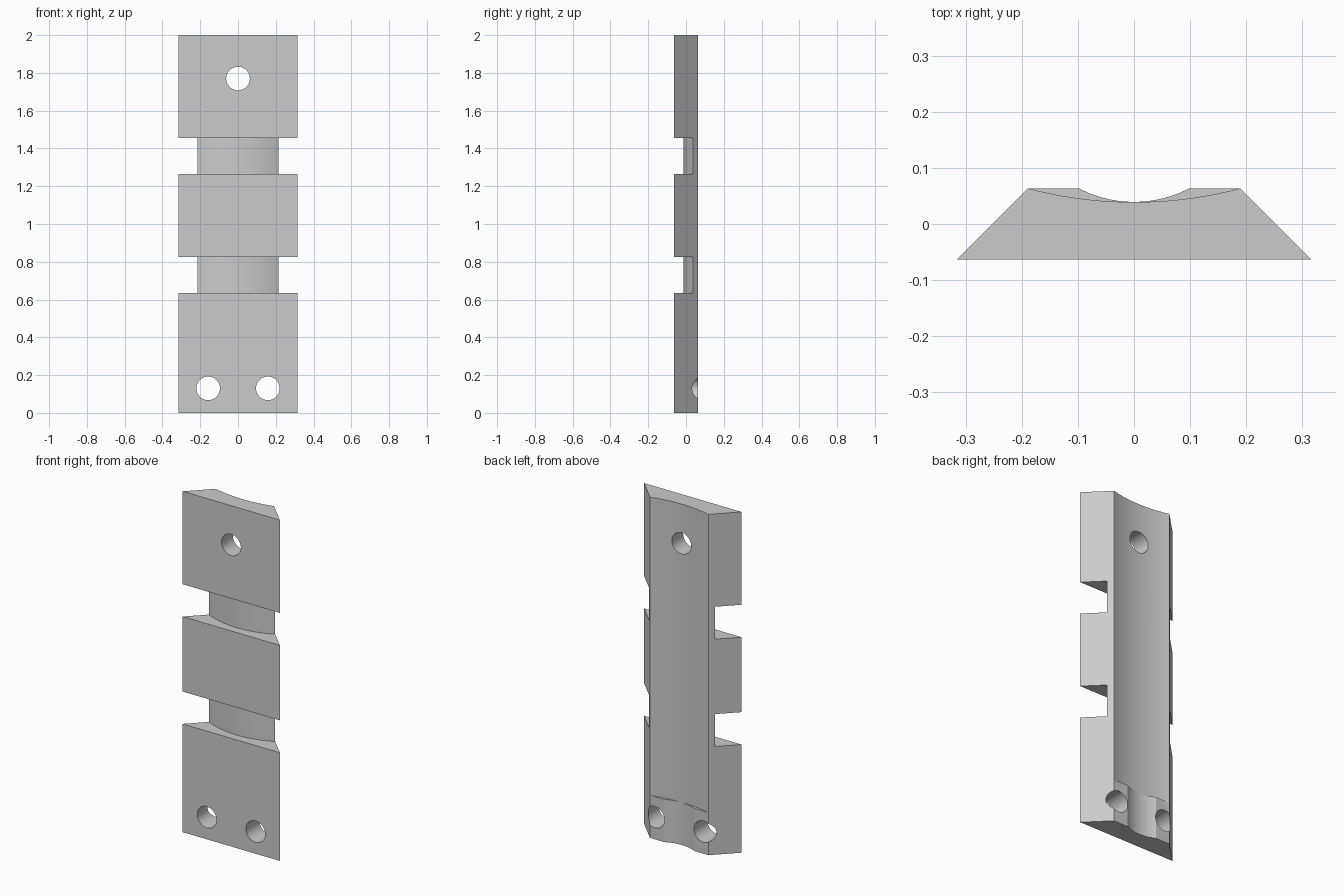
import bpy, bmesh, math

if "Cube" in bpy.data.objects:
    bpy.data.objects.remove(bpy.data.objects["Cube"])

HALF_DEPTH = 0.063
FRONT_HALF, BACK_HALF = 0.316, 0.19


def prism(name, outline, z0, z1):
    """Extrude an (x, y) outline from z0 to z1."""
    bm = bmesh.new()
    face = bm.faces.new([bm.verts.new((x, y, z0)) for x, y in outline])
    new = bmesh.ops.extrude_face_region(bm, geom=[face])["geom"]
    verts = [v for v in new if isinstance(v, bmesh.types.BMVert)]
    bmesh.ops.translate(bm, verts=verts, vec=(0, 0, z1 - z0))
    bmesh.ops.recalc_face_normals(bm, faces=bm.faces)
    mesh = bpy.data.meshes.new(name)
    bm.to_mesh(mesh)
    bm.free()
    obj = bpy.data.objects.new(name, mesh)
    bpy.context.collection.objects.link(obj)
    return obj


def arc(half, low, radius, n=40):
    """Arc dipping to y = low at x = 0, running from -half to half."""
    a = math.asin(half / radius)
    angles = [-a + 2 * a * i / n for i in range(n + 1)]
    return [(radius * math.sin(t), low + radius * (1 - math.cos(t))) for t in angles]


def cut(obj, cutter):
    cutter.hide_render = True
    mod = obj.modifiers.new("cut", "BOOLEAN")
    mod.operation = "DIFFERENCE"
    mod.solver = "EXACT"
    mod.object = cutter
    bpy.context.view_layer.objects.active = obj
    bpy.ops.object.modifier_apply(modifier=mod.name)
    bpy.data.objects.remove(cutter)


# Slab with bevelled long sides
plate = prism("plate", [(-FRONT_HALF, -HALF_DEPTH), (FRONT_HALF, -HALF_DEPTH),
                        (BACK_HALF, HALF_DEPTH), (-BACK_HALF, HALF_DEPTH)], 0, 2)

# Wide shallow hollow along the back, above the foot
wide = arc(0.24, 0.039, 0.74)
cut(plate, prism("wide_hollow", wide + [(0.24, 0.3), (-0.24, 0.3)], 0.25, 2.2))

# Narrow groove between the two pads of the foot
narrow = arc(0.13, 0.0394, 0.2125)
cut(plate, prism("narrow_groove", narrow + [(0.13, 0.3), (-0.13, 0.3)], -0.2, 0.3))

# Two strap notches with a rounded floor across the front
floor = arc(0.30, -0.013, 0.483)
for z0, z1 in ((0.635, 0.825), (1.265, 1.455)):
    outline = floor + [(0.5, floor[-1][1]), (0.5, -0.3), (-0.5, -0.3), (-0.5, floor[0][1])]
    cut(plate, prism("strap_notch", outline, z0, z1))

# Screw holes
for x, z in ((0, 1.77), (-0.158, 0.13), (0.158, 0.13)):
    bpy.ops.mesh.primitive_cylinder_add(vertices=48, radius=0.0625, depth=0.6,
                                        location=(x, 0, z), rotation=(math.pi / 2, 0, 0))
    cut(plate, bpy.context.object)

# Finish
grey = bpy.data.materials.new("light grey")
grey.diffuse_color = (0.6, 0.6, 0.6, 1)
grey.use_nodes = True
grey.node_tree.nodes["Principled BSDF"].inputs["Base Color"].default_value = grey.diffuse_color
plate.data.materials.clear()
plate.data.materials.append(grey)
for poly in plate.data.polygons:
    poly.material_index = 0
bpy.ops.object.select_all(action="DESELECT")
plate.select_set(True)
bpy.context.view_layer.objects.active = plate
bpy.ops.object.shade_smooth_by_angle(angle=math.radians(20))
